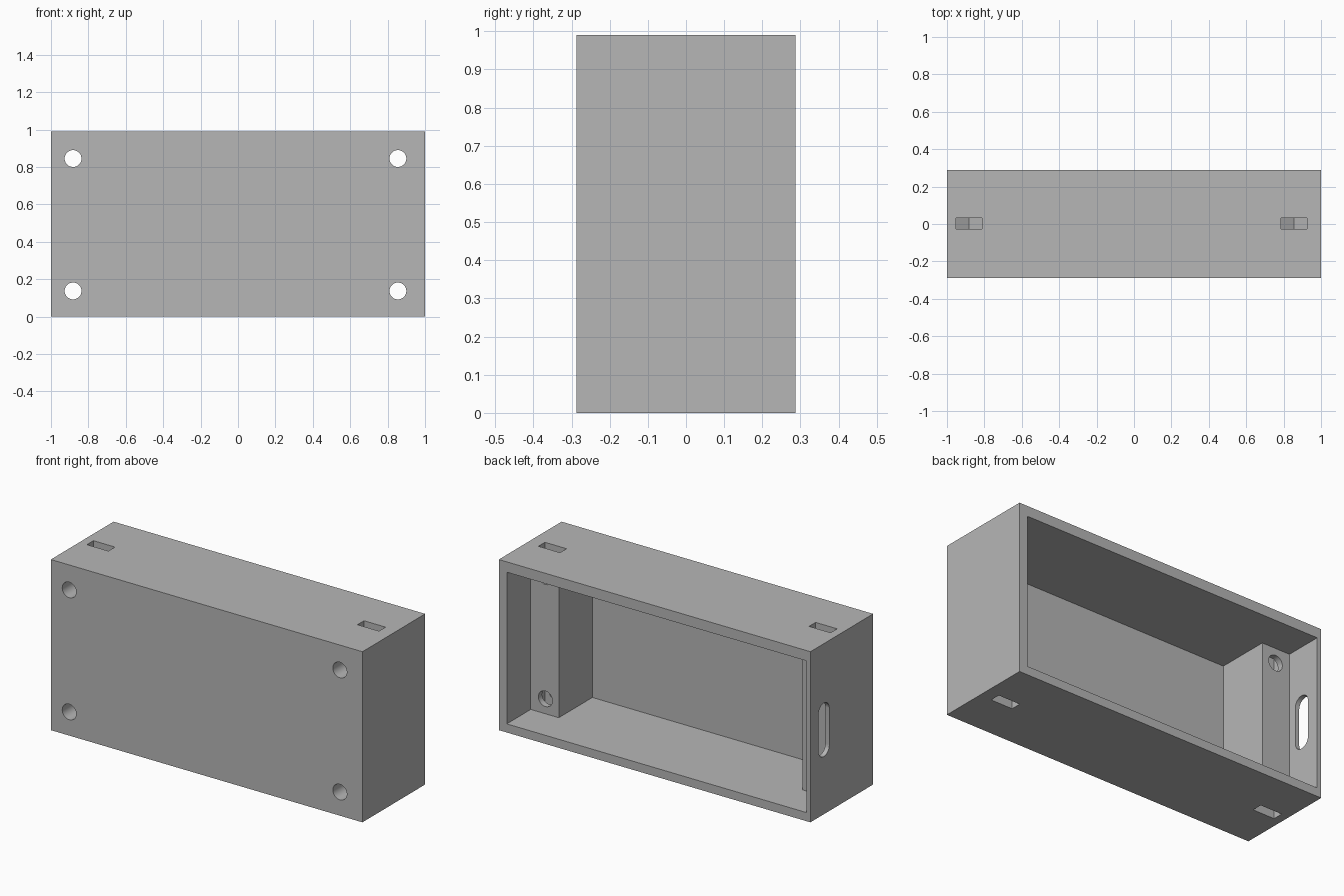
import bpy, bmesh, math
from mathutils import Vector

cube = bpy.data.objects.get("Cube")
if cube:
    bpy.data.objects.remove(cube, do_unlink=True)

grey = bpy.data.materials.new("light_grey")
grey.use_nodes = True
colour = (0.47, 0.47, 0.47, 1)
grey.diffuse_color = colour
grey.node_tree.nodes["Principled BSDF"].inputs["Base Color"].default_value = colour


def prism(name, profile, axis, lo, hi):
    """Extrude a 2D profile along an axis; the profile uses the other two axes in order."""
    def place(p, d):
        c = list(p)
        c.insert("xyz".index(axis), d)
        return Vector(c)
    bm = bmesh.new()
    face = bm.faces.new([bm.verts.new(place(p, lo)) for p in profile])
    ext = bmesh.ops.extrude_face_region(bm, geom=[face])
    verts = [g for g in ext["geom"] if isinstance(g, bmesh.types.BMVert)]
    bmesh.ops.translate(bm, verts=verts, vec=place((0, 0), hi - lo))
    bmesh.ops.recalc_face_normals(bm, faces=bm.faces)
    mesh = bpy.data.meshes.new(name)
    bm.to_mesh(mesh)
    bm.free()
    obj = bpy.data.objects.new(name, mesh)
    bpy.context.collection.objects.link(obj)
    return obj


def arc(cx, cy, r, start, end, n):
    angles = [math.radians(start + (end - start) * i / n) for i in range(n + 1)]
    return [(cx + r * math.cos(a), cy + r * math.sin(a)) for a in angles]


# Outer block, open at the back once hollowed
W, D, H = 1.0, 0.2875, 0.99
body = prism("enclosure_body", [(-W, -D), (W, -D), (W, D), (-W, D)], "z", 0, H)
body.data.materials.append(grey)

# Cavity: T-shaped plan that leaves a full-height screw post at each end
x0, x1, z0, z1 = -0.974, 0.949, 0.05, 0.93
post_w, post_y, floor_y = 0.18, 0.068, -0.24
plan = [(x0, D + 0.1), (x0, post_y), (x0 + post_w, post_y), (x0 + post_w, floor_y),
        (x1 - post_w, floor_y), (x1 - post_w, post_y), (x1, post_y), (x1, D + 0.1)]
cutters = [prism("cavity_cutter", plan, "z", z0, z1)]

# Screw holes through the posts, with nut pockets open to the top and bottom
nut_r = 0.08
nut_w = nut_r * math.cos(math.radians(30))
for cx in (-0.882, 0.855):
    for cz, up in ((0.845, 1), (0.137, -1)):
        cutters.append(prism("screw_hole_cutter", arc(cx, cz, 0.045, 0, 360, 48)[:-1],
                             "y", -0.5, 0.5))
        pocket = [(cx, cz - up * nut_r), (cx + nut_w, cz - up * nut_r / 2),
                  (cx + nut_w, cz + up * 0.3), (cx - nut_w, cz + up * 0.3),
                  (cx - nut_w, cz - up * nut_r / 2)]
        cutters.append(prism("nut_pocket_cutter", pocket, "y", -0.027, 0.033))

# Rounded cable slot in the thin end wall
slot = arc(0.164, 0.595, 0.05, 0, 180, 20) + arc(0.164, 0.385, 0.05, 180, 360, 20)
cutters.append(prism("cable_slot_cutter", slot, "x", -1.1, -0.9))

# Cut everything out and bake the result
for c in cutters:
    c.hide_render = True
    mod = body.modifiers.new(c.name, "BOOLEAN")
    mod.operation, mod.solver, mod.object = "DIFFERENCE", "EXACT", c
bpy.context.view_layer.update()
baked = bpy.data.meshes.new_from_object(
    body.evaluated_get(bpy.context.evaluated_depsgraph_get()))
body.modifiers.clear()
body.data = baked
for c in cutters:
    bpy.data.objects.remove(c, do_unlink=True)
if not baked.materials:
    baked.materials.append(grey)

# Smooth hole walls, sharp box edges
for o in bpy.context.selected_objects:
    o.select_set(False)
body.select_set(True)
bpy.context.view_layer.objects.active = body
bpy.ops.object.shade_smooth_by_angle(angle=math.radians(30))
